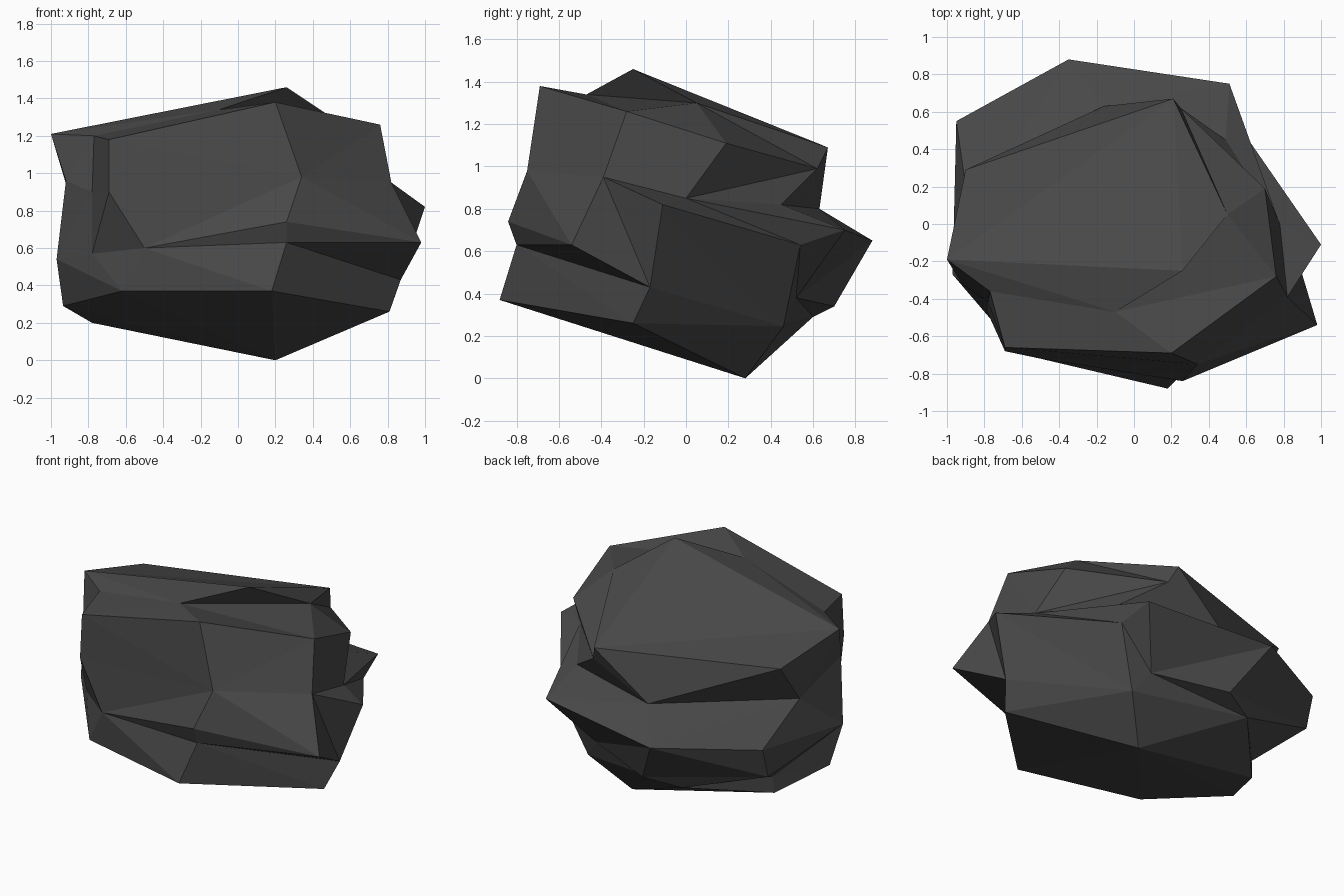
import bpy, bmesh

if "Cube" in bpy.data.objects:
    bpy.data.objects.remove(bpy.data.objects["Cube"])

# Shared corner points of the boulder
PEAK, RIDGE, SHOULDER = (.26, -.25, 1.46), (-.1, -.47, 1.34), (.50, .05, 1.30)
FRONT, RIGHT, BACK = (.2, -.69, 1.38), (.76, -.28, 1.26), (.21, .67, 1.09)
RIGHT_TOP, BACK_LEFT, LEFT = (.70, .19, 1.11), (-.90, .29, 1.1), (-1, -.19, 1.21)
CHEEK, NICK, GROOVE = (.82, -.39, .95), (.87, -.17, .43), (.78, 0, .85)
LEFT_LOW, NOTCH, FRONT_LIP = (-.97, -.27, .54), (-.78, -.48, .57), (-.5, -.72, .6)
FOOT_RIGHT, FOOT_LEFT = (.81, -.25, .26), (-.62, -.68, .37)
FOOT_BACK, HEEL, DENT = (.40, .46, .245), (-.39, .6, .29), (.30, .52, .38)
BOTTOM = (.2, .28, 0)

# Rings from top to bottom, each starting at the front and turning right
cap = [RIDGE, RIDGE, RIDGE, SHOULDER, SHOULDER, SHOULDER, BACK, BACK_LEFT,
       LEFT, LEFT, RIDGE]
rim = [FRONT, RIGHT, RIGHT, RIGHT_TOP, RIGHT_TOP, (.25, .62, .99), BACK,
       BACK_LEFT, LEFT, (-.77, -.36, 1.2), (-.69, -.66, 1.18)]
crease = [(.34, -.75, .98), CHEEK, CHEEK, GROOVE, GROOVE, (.49, .45, .82),
          (-.16, .63, .80), (-.88, .06, .81), (-.92, -.32, .96),
          (-.78, -.42, .9), (-.69, -.68, .9)]
lip = [(.26, -.84, .74), (.98, -.54, .63), NICK, (1, -.11, .82), (.55, .54, .63),
       (.51, .75, .70), (-.35, .88, .65), (-.95, .55, .67), LEFT_LOW, NOTCH,
       FRONT_LIP]
under = [(.26, -.8, .63), NICK, NICK, NICK, FOOT_BACK, DENT, (-.17, .70, .34),
         (-.95, .49, .47), LEFT_LOW, NOTCH, FRONT_LIP]
sill = under[:6] + [HEEL, (-.77, .19, .31)] + under[8:]
foot = [(.18, -.88, .37), FOOT_RIGHT, FOOT_RIGHT, FOOT_RIGHT, FOOT_BACK, FOOT_BACK,
        HEEL, (-.78, .18, .2), (-.935, -.18, .29), FOOT_LEFT, FOOT_LEFT]

bm = bmesh.new()
points = {}


def face(*coords):
    """Add a face from points, dropping repeated corners."""
    corners = list(dict.fromkeys(coords))
    if len(corners) < 3:
        return
    for c in corners:
        if c not in points:
            points[c] = bm.verts.new(c)
    verts = [points[c] for c in corners]
    if bm.faces.get(verts) is None:
        bm.faces.new(verts)


def band(upper, lower, folds):
    """Join two rings with triangles; each fold picks the diagonal."""
    n = len(upper)
    for i in range(n):
        j = (i + 1) % n
        a, b, c, d = upper[i], upper[j], lower[j], lower[i]
        if folds[i] == "1":
            face(a, d, c)
            face(a, c, b)
        else:
            face(a, d, b)
            face(b, d, c)


band(cap, rim, "00000000000")
band(rim, crease, "00100100001")
band(crease, lip, "11101001000")
band(lip, under, "00011010000")
band(under, sill, "00000000000")
band(sill, foot, "10000001101")

# Sloping top plates
face(PEAK, RIDGE, SHOULDER)
face(PEAK, SHOULDER, BACK)
face(PEAK, BACK, LEFT)
face(BACK, BACK_LEFT, LEFT)
face(PEAK, LEFT, RIDGE)

# Underside fan
for i in range(len(foot)):
    face(foot[i], BOTTOM, foot[(i + 1) % len(foot)])

bmesh.ops.recalc_face_normals(bm, faces=bm.faces[:])
mesh = bpy.data.meshes.new("boulder")
bm.to_mesh(mesh)
bm.free()
boulder = bpy.data.objects.new("boulder", mesh)
bpy.context.collection.objects.link(boulder)

stone = bpy.data.materials.new("dark_stone")
stone.diffuse_color = (.065, .065, .065, 1)
stone.use_nodes = True
stone.node_tree.nodes["Principled BSDF"].inputs["Base Color"].default_value = stone.diffuse_color
mesh.materials.append(stone)
